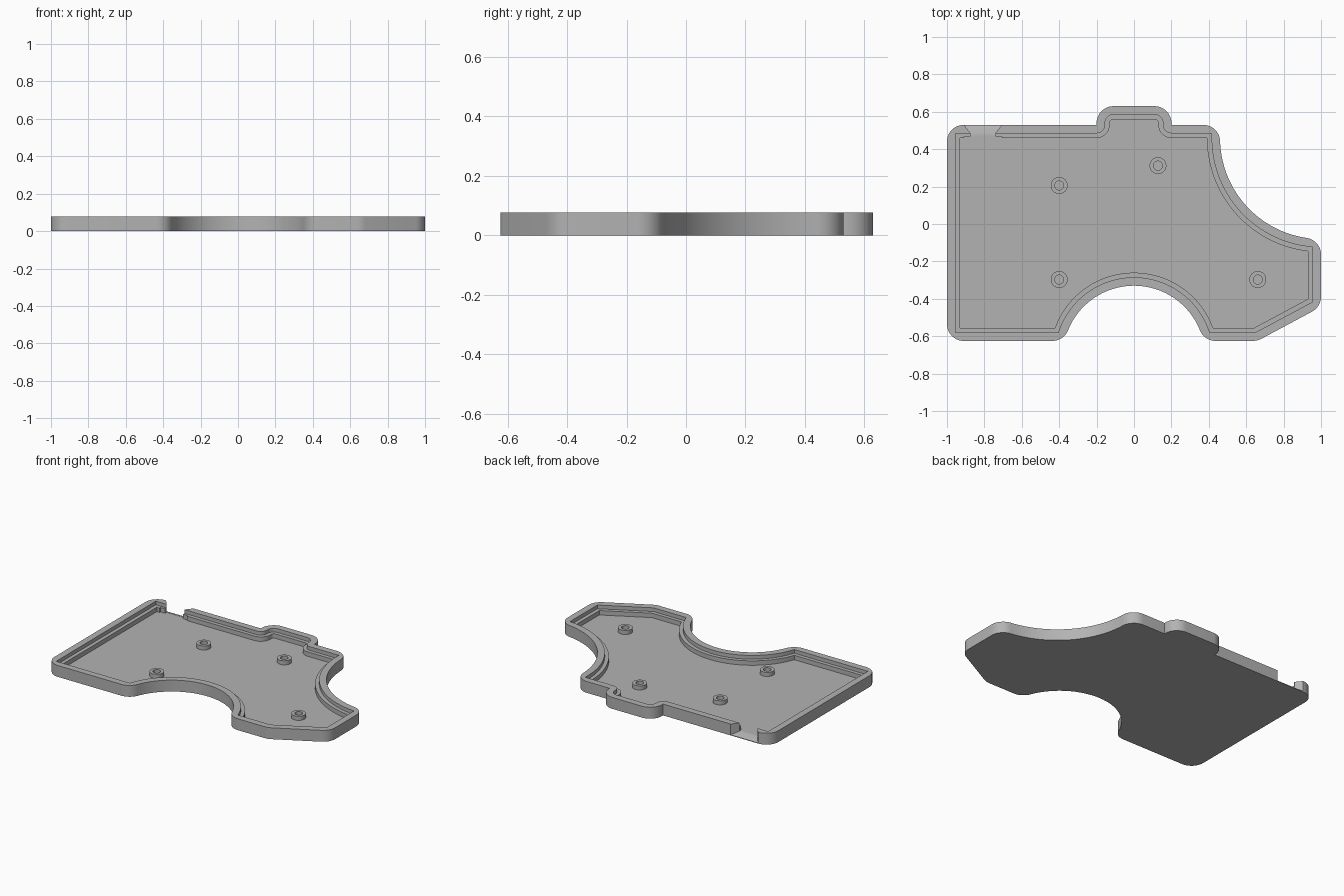
import bpy, bmesh
from math import sin, cos, tan, radians, degrees, atan2, sqrt

cube = bpy.data.objects.get("Cube")
if cube:
    bpy.data.objects.remove(cube, do_unlink=True)

grey = bpy.data.materials.new("matte grey")
grey.use_nodes = True
grey.diffuse_color = (0.45, 0.45, 0.45, 1)
grey.node_tree.nodes["Principled BSDF"].inputs["Base Color"].default_value = (0.45, 0.45, 0.45, 1)

HEIGHT, LEDGE, FLOOR = 0.077, 0.052, 0.022
LEFT, RIGHT, FRONT, BACK, BUMP = -1.0, 1.0, -0.625, 0.53, 0.63
F = 0.09                                   # outer corner radius
FRONT_Y, FRONT_R = -0.71, 0.38             # front scoop circle
SIDE_X, SIDE_Y, SIDE_R = 1.0, 0.46, 0.54   # side scoop circle


def arc(cx, cy, r, a0, a1):
    n = max(2, int(abs(a1 - a0) * max(r, 0.15) / 1.1))
    angles = [radians(a0 + (a1 - a0) * i / n) for i in range(n + 1)]
    return [(cx + r * cos(a), cy + r * sin(a)) for a in angles]


def bump(d):
    """Rounded tab on the back edge, inset by d, from right to left."""
    right = [(0.2, BACK)] if d == 0 else arc(0.2, BACK, d, 270, 180)
    right += arc(0.2 - F, BUMP - F, F - d, 0, 90)
    return right + [(-x, y) for x, y in reversed(right)]


def outer_outline():
    low = FRONT + F
    fx = sqrt((FRONT_R + F) ** 2 - (low - FRONT_Y) ** 2)
    a = degrees(atan2(low - FRONT_Y, fx))
    sy = SIDE_Y - sqrt((SIDE_R + F) ** 2 - (SIDE_X - RIGHT + F) ** 2)
    b = degrees(atan2(SIDE_Y - sy, SIDE_X - RIGHT + F))
    ty = BACK - F
    tx = SIDE_X - sqrt((SIDE_R + F) ** 2 - (SIDE_Y - ty) ** 2)
    c = degrees(atan2(SIDE_Y - ty, SIDE_X - tx))
    return (arc(LEFT + F, low, F, 180, 270)
            + arc(-fx, low, F, 270, 360 - a)
            + arc(0, FRONT_Y, FRONT_R, 180 - a, a)[1:-1]
            + arc(fx, low, F, 180 + a, 270)
            + arc(0.66 - F * tan(radians(14)), low, F, -90, -62)
            + arc(RIGHT - F, -0.443 + F * tan(radians(31)), F, -62, 0)
            + arc(RIGHT - F, sy, F, 0, b)
            + arc(SIDE_X, SIDE_Y, SIDE_R, 180 + b, 180 + c)[1:-1]
            + arc(tx, ty, F, c, 90)
            + bump(0)
            + arc(LEFT + F, ty, F, 90, 180))


def inner_outline(d):
    """Sharp cornered outline inset by d."""
    low, r, s = FRONT + d, FRONT_R + d, SIDE_R + d
    a = degrees(atan2(low - FRONT_Y, sqrt(r * r - (low - FRONT_Y) ** 2)))
    dx = SIDE_X - RIGHT + d
    b = degrees(atan2(sqrt(s * s - dx * dx), dx))
    dy = SIDE_Y - BACK + d
    c = degrees(atan2(dy, sqrt(s * s - dy * dy)))
    return ([(LEFT + d, low)]
            + arc(0, FRONT_Y, r, 180 - a, a)
            + [(0.66 - d * tan(radians(14)), low),
               (RIGHT - d, -0.443 + d * tan(radians(31)))]
            + arc(SIDE_X, SIDE_Y, s, 180 + b, 180 + c)
            + bump(d)
            + [(LEFT + d, BACK - d)])


def add_object(name, bm):
    bmesh.ops.recalc_face_normals(bm, faces=bm.faces[:])
    mesh = bpy.data.meshes.new(name)
    bm.to_mesh(mesh)
    bm.free()
    mesh.materials.append(grey)
    obj = bpy.data.objects.new(name, mesh)
    bpy.context.collection.objects.link(obj)
    return obj


def prism(name, outline, z0, z1):
    bm = bmesh.new()
    base = bm.faces.new([bm.verts.new((x, y, z0)) for x, y in outline])
    top = bmesh.ops.extrude_face_region(bm, geom=[base], use_keep_orig=True)["geom"]
    for v in top:
        if isinstance(v, bmesh.types.BMVert):
            v.co.z = z1
    return add_object(name, bm)


def box(name, x0, x1, y0, y1, z0, z1):
    return prism(name, [(x0, y0), (x1, y0), (x1, y1), (x0, y1)], z0, z1)


def cut(target, cutter):
    cutter.hide_render = True
    mod = target.modifiers.new("cut", 'BOOLEAN')
    mod.operation, mod.solver, mod.object = 'DIFFERENCE', 'EXACT', cutter
    bpy.context.view_layer.objects.active = target
    bpy.ops.object.modifier_apply(modifier=mod.name)
    bpy.data.objects.remove(cutter, do_unlink=True)


def smooth(obj):
    bpy.ops.object.select_all(action='DESELECT')
    obj.select_set(True)
    bpy.context.view_layer.objects.active = obj
    bpy.ops.object.shade_smooth_by_angle(angle=radians(25))


# Tray with a stepped rim
tray = prism("tray", outer_outline(), 0, HEIGHT)
cut(tray, prism("rim_cutter", inner_outline(0.045), LEDGE, 0.2))
cut(tray, prism("pocket_cutter", inner_outline(0.07), FLOOR, 0.2))

# Cable opening in the back wall: straight throat, wider seat, flared mouth
cut(tray, box("throat_cutter", -0.875, -0.74, 0.44, 0.495, FLOOR, 0.2))
cut(tray, box("seat_cutter", -0.91, -0.705, 0.44, 0.469, FLOOR, 0.2))
bm = bmesh.new()
for x0, x1, y, z in ((-0.875, -0.74, 0.487, FLOOR), (-0.916, -0.699, 0.538, 0.001)):
    for x in (x0, x1):
        for h in (z, 0.2):
            bm.verts.new((x, y, h))
bmesh.ops.convex_hull(bm, input=bm.verts[:])
cut(tray, add_object("mouth_cutter", bm))
smooth(tray)

# Screw bosses: open tubes standing on the floor
for i, (x, y) in enumerate(((-0.4, 0.206), (0.128, 0.312), (-0.4, -0.297), (0.662, -0.297))):
    boss = prism(f"screw_boss_{i + 1}", arc(x, y, 0.045, 0, 360)[:-1], FLOOR - 0.004, FLOOR + 0.028)
    cut(boss, prism("hole_cutter", arc(x, y, 0.024, 0, 360)[:-1], FLOOR, 0.2))
    smooth(boss)
